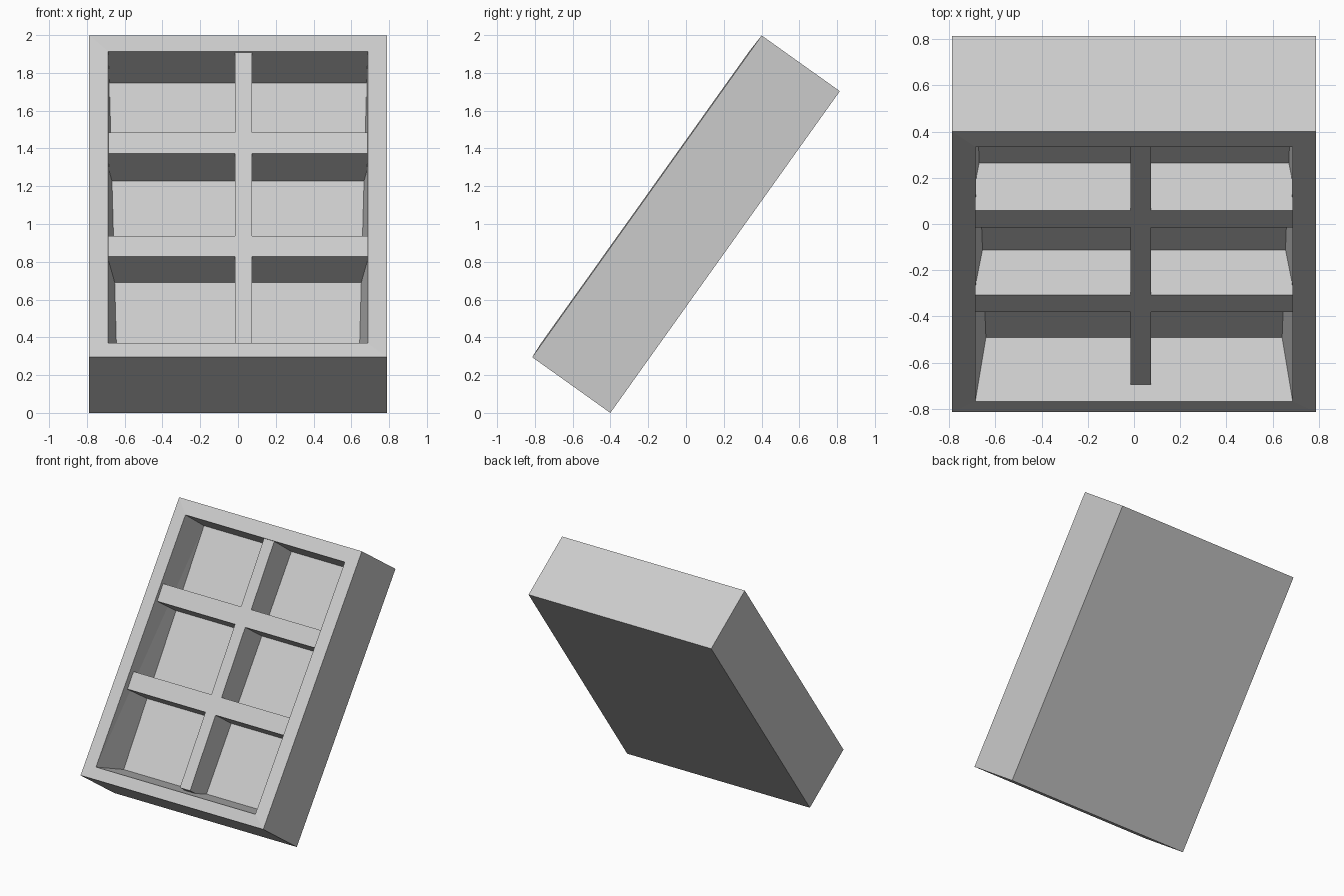
import bpy, bmesh, math
from mathutils import Matrix

if "Cube" in bpy.data.objects:
    bpy.data.objects.remove(bpy.data.objects["Cube"])

# Local frame: x across, y = depth into the case, z = up along the sloping face
W, T, L = 0.7875, 0.508, 2.092
TILT = math.radians(35.5)
c, s = math.cos(TILT), math.sin(TILT)
PLACE = (Matrix.Translation((0, -(L * s + T * c) / 2, T * s))
         @ Matrix.Rotation(-TILT, 4, 'X'))


def finish(name, bm):
    bmesh.ops.transform(bm, matrix=PLACE, verts=bm.verts)
    bmesh.ops.recalc_face_normals(bm, faces=bm.faces)
    me = bpy.data.meshes.new(name)
    bm.to_mesh(me)
    bm.free()
    ob = bpy.data.objects.new(name, me)
    bpy.context.collection.objects.link(ob)
    return ob


def ring(bm, hw_bottom, hw_top, z0, z1, y0, y1):
    """Four corners: bottom left, bottom right, top right, top left."""
    pts = [(-hw_bottom, y0, z0), (hw_bottom, y0, z0),
           (hw_top, y1, z1), (-hw_top, y1, z1)]
    return [bm.verts.new(p) for p in pts]


# Case: slab with a shallow tapering recess in its front
bm = bmesh.new()
back = ring(bm, W, W, 0, L, T, T)
front = ring(bm, W, W, 0, L, 0, 0)
rim = ring(bm, 0.687, 0.687, 0.087, 1.984, -0.005, -0.005)
floor = ring(bm, 0.641, 0.681, 0.156, 1.976, 0.285, 0.27)
for a, b in ((back, front), (front, rim), (rim, floor)):
    for i in range(4):
        j = (i + 1) % 4
        if a is rim and i in (1, 3):
            # twisted side walls fold from front bottom to back top
            lo, hi = (i, j) if i == 1 else (j, i)
            bm.faces.new((a[lo], a[hi], b[hi]))
            bm.faces.new((a[lo], b[hi], b[lo]))
        else:
            bm.faces.new((a[i], a[j], b[j], b[i]))
bm.faces.new(back)
bm.faces.new(floor)
finish("case", bm)


# Divider bars: their front plane leans slightly into the recess at the bottom
def bar(name, x0, x1, z0, z1, depth=0.31):
    bm = bmesh.new()
    bmesh.ops.create_cube(bm, size=1)
    for v in bm.verts:
        x = x1 if v.co.x > 0 else x0
        z = z1 if v.co.z > 0 else z0
        y = depth if v.co.y > 0 else 0.064 - 0.0295 * z
        v.co = (x, y, z)
    finish(name, bm)


bar("vertical_divider", -0.015, 0.073, 0.122, 1.995)
bar("lower_shelf", -0.688, 0.688, 0.686, 0.818)
bar("upper_shelf", -0.688, 0.688, 1.342, 1.474)
